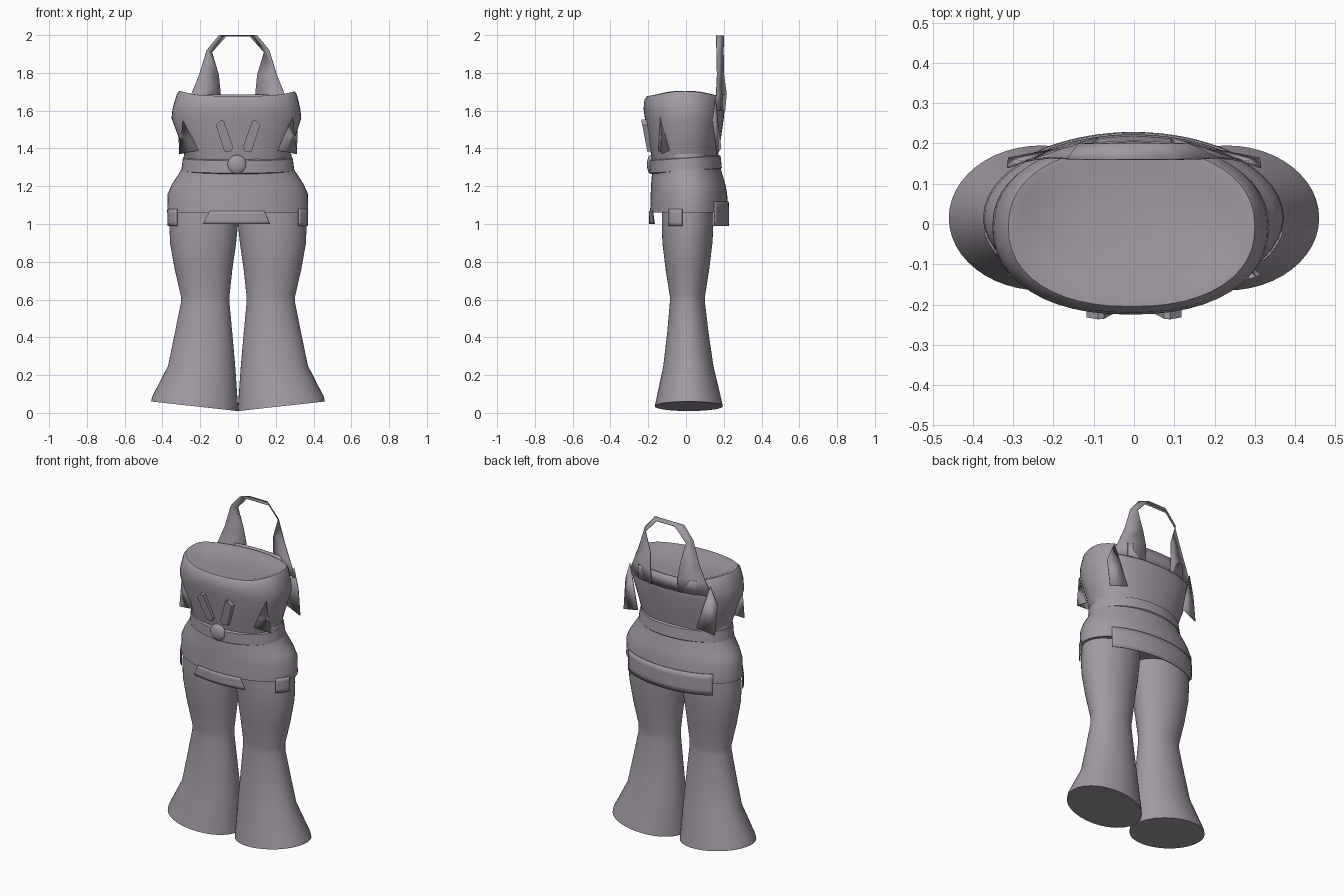
import bpy, bmesh, math
from math import cos, sin, radians, pi
from mathutils import Vector

cube = bpy.data.objects.get("Cube")
if cube:
    bpy.data.objects.remove(cube)

cloth = bpy.data.materials.new("mauve grey cloth")
cloth.use_nodes = True
cloth.diffuse_color = (0.36, 0.32, 0.37, 1)
bsdf = cloth.node_tree.nodes["Principled BSDF"]
bsdf.inputs["Base Color"].default_value = cloth.diffuse_color
bsdf.inputs["Roughness"].default_value = 0.8


def make(name, verts, faces, thick=0, angle=40, recalc=True):
    """Mesh object with shared material, optional thickness and smooth shading."""
    me = bpy.data.meshes.new(name)
    me.from_pydata([tuple(v) for v in verts], [], faces)
    if recalc:
        bm = bmesh.new()
        bm.from_mesh(me)
        bmesh.ops.recalc_face_normals(bm, faces=bm.faces)
        bm.to_mesh(me)
        bm.free()
    ob = bpy.data.objects.new(name, me)
    bpy.context.collection.objects.link(ob)
    me.materials.append(cloth)
    if thick:
        mod = ob.modifiers.new("thickness", 'SOLIDIFY')
        mod.thickness = thick
        mod.offset = 0
    bpy.ops.object.select_all(action='DESELECT')
    ob.select_set(True)
    bpy.context.view_layer.objects.active = ob
    bpy.ops.object.shade_smooth_by_angle(angle=radians(angle))
    return ob


def oval(row, t, power=2.0, grow=0.0):
    """Point at angle t on a row (z, x0, x1, y0, y1)."""
    z, x0, x1, y0, y1 = row
    c, s = cos(t), sin(t)
    k = 2 / power
    return Vector(((x0 + x1) / 2 + ((x1 - x0) / 2 + grow) * math.copysign(abs(c) ** k, c),
                   (y0 + y1) / 2 + ((y1 - y0) / 2 + grow) * math.copysign(abs(s) ** k, s), z))


def loft(name, rows, power=2.0, n=48, shape=None, angle=40):
    verts, faces = [], []
    for i, row in enumerate(rows):
        for j in range(n):
            p = oval(row, 2 * pi * j / n, power)
            if shape:
                shape(p, i)
            verts.append(p)
    for i in range(len(rows) - 1):
        for j in range(n):
            a, b = i * n + j, i * n + (j + 1) % n
            faces.append((a, b, b + n, a + n))
    faces += [tuple(range(n)), tuple(range(len(verts) - n, len(verts)))]
    return make(name, verts, faces, angle=angle)


def panel(name, rows, top, bottom, grow, n=24):
    """Cloth panel hugging a lofted body; top and bottom are (z, from, to) in degrees."""
    def lerp(a, b, f):
        return [p + (q - p) * f for p, q in zip(a, b)]
    verts, faces = [], []
    steps = 4
    for i in range(steps + 1):
        z, a0, a1 = lerp(top, bottom, i / steps)
        for lo, hi in zip(rows, rows[1:]):
            if lo[0] <= z <= hi[0]:
                row = lerp(lo, hi, (z - lo[0]) / (hi[0] - lo[0]))
        for j in range(n + 1):
            verts.append(oval(row, radians(a0 + (a1 - a0) * j / n), 2, grow))
    for i in range(steps):
        for j in range(n):
            a = i * (n + 1) + j
            faces.append((a, a + 1, a + n + 2, a + n + 1))
    return make(name, verts, faces, 0.005)


def mirrored(points, side):
    return [(x * side, y, z) for x, y, z in points]


# Flared trouser legs with a sloping hem
def leg_rows(side):
    rows = [(0.035, 0.0, 0.46, -0.165, 0.195), (0.06, 0.0, 0.455, -0.16, 0.19),
            (0.25, 0.015, 0.37, -0.12, 0.145), (0.42, 0.03, 0.335, -0.1, 0.12),
            (0.58, 0.045, 0.303, -0.086, 0.101), (0.62, 0.045, 0.303, -0.086, 0.101),
            (0.76, 0.03, 0.335, -0.108, 0.123), (0.9, 0.01, 0.36, -0.125, 0.14),
            (1.0, 0.0, 0.363, -0.128, 0.145), (1.12, 0.0, 0.35, -0.128, 0.145)]
    return [(z, *sorted((a * side, b * side)), c, d) for z, a, b, c, d in rows]


def slope_hem(p, i):
    if i < 2:
        p.z += (abs(p.x) - 0.23) * 0.11


for side, word in ((1, "left"), (-1, "right")):
    loft(word + "_flared_leg", leg_rows(side), shape=slope_hem)

# Skirt over the hips
full = [(0.98, -0.375, 0.372, -0.19, 0.222), (1.06, -0.375, 0.372, -0.19, 0.222),
        (1.16, -0.372, 0.37, -0.187, 0.218), (1.21, -0.35, 0.348, -0.185, 0.208),
        (1.29, -0.298, 0.296, -0.178, 0.185), (1.37, -0.285, 0.282, -0.175, 0.17)]
loft("skirt", full[1:])

# Hem panels: dovetail front, long back, and a tab on each side
panel("front_hem_flap", full, (1.07, 247, 292), (1.0, 241, 297), 0.003)
panel("back_hem_panel", full, (1.12, 40, 140), (0.99, 40, 140), 0.004)
for a, word in ((-31, "left"), (190, "right")):
    panel(word + "_hem_tab", full, (1.08, a, a + 21), (0.99, a, a + 21), 0.002, 6)


# Fitted top with raised corners at the rim and a shallow lid
def rim(p, i):
    if i in (4, 5, 6):
        p.z += 0.025 * min(1, abs(p.x) / 0.3) ** 4


loft("bodice", [(1.34, -0.275, 0.27, -0.18, 0.165), (1.42, -0.3, 0.29, -0.195, 0.18),
                (1.56, -0.352, 0.335, -0.218, 0.2), (1.61, -0.347, 0.33, -0.225, 0.205),
                (1.66, -0.325, 0.312, -0.22, 0.2), (1.678, -0.312, 0.3, -0.205, 0.19),
                (1.678, -0.285, 0.275, -0.185, 0.175), (1.672, -0.24, 0.23, -0.15, 0.14)],
     power=2.25, shape=rim)


# Belt, sagging towards the front, with a round buckle
def sag(p, i):
    p.z += 0.07 * (p.y - 0.1)


loft("belt", [(1.285, -0.292, 0.29, -0.185, 0.185), (1.29, -0.3, 0.298, -0.192, 0.19),
              (1.355, -0.292, 0.29, -0.192, 0.183), (1.362, -0.28, 0.278, -0.184, 0.172)],
     shape=sag)
bpy.ops.mesh.primitive_uv_sphere_add(segments=24, ring_count=12, radius=1,
                                     location=(-0.006, -0.185, 1.315))
buckle = bpy.context.object
buckle.name = "buckle"
buckle.scale = (0.05, 0.022, 0.05)
buckle.data.materials.append(cloth)
bpy.ops.object.shade_smooth()

for side, word in ((1, "left"), (-1, "right")):
    # Slanted chest trim with chamfered ends
    outline = [(0.118, 1.525), (0.09, 1.552), (0.075, 1.545), (0.025, 1.405),
               (0.038, 1.383), (0.072, 1.385)]
    n = len(outline)
    verts = [(side * x, y - 0.1 * (z - 1.4) * 1.9, z)
             for y in (-0.208, -0.18) for x, z in outline]
    faces = [tuple(range(n)), tuple(range(n, 2 * n))]
    faces += [(j, (j + 1) % n, (j + 1) % n + n, j + n) for j in range(n)]
    make(word + "_chest_trim", verts, faces, angle=30)

    # Pointed side flaps, front and back
    make(word + "_front_point", mirrored(
        [(0.288, -0.135, 1.565), (0.21, -0.145, 1.39), (0.312, -0.125, 1.37),
         (0.27, -0.09, 1.39)], side), [(0, 1, 2), (0, 2, 3)], 0.004, 20)
    make(word + "_back_point", mirrored(
        [(0.275, 0.155, 1.66), (0.2, 0.185, 1.4), (0.312, 0.163, 1.37),
         (0.315, 0.14, 1.55)], side), [(0, 1, 2), (0, 2, 3)], 0.004, 20)

# Halter strap: outer and inner edges of one side, mirrored into a loop
outer = [(0.285, 0.152, 1.6), (0.25, 0.16, 1.68), (0.205, 0.165, 1.79), (0.165, 0.162, 1.92),
         (0.1, 0.16, 1.998)]
inner = [(0.09, 0.206, 1.6), (0.092, 0.214, 1.69), (0.102, 0.2, 1.79), (0.138, 0.198, 1.91),
         (0.062, 0.2, 1.995)]
outer += mirrored(outer[::-1], -1)
inner += mirrored(inner[::-1], -1)
m = len(outer)
make("halter_strap", outer + inner,
     [(i, i + 1, i + 1 + m, i + m) for i in range(m - 1)], 0.004, 15)

# Upper back panel joining the strap ends
back = [(x, 0.206 - 0.55 * x * x, z) for z in (1.685, 1.6)
        for x in (-0.2, -0.1, 0, 0.1, 0.2)]
make("upper_back", back, [(i, i + 1, i + 6, i + 5) for i in range(4)], 0.004)
